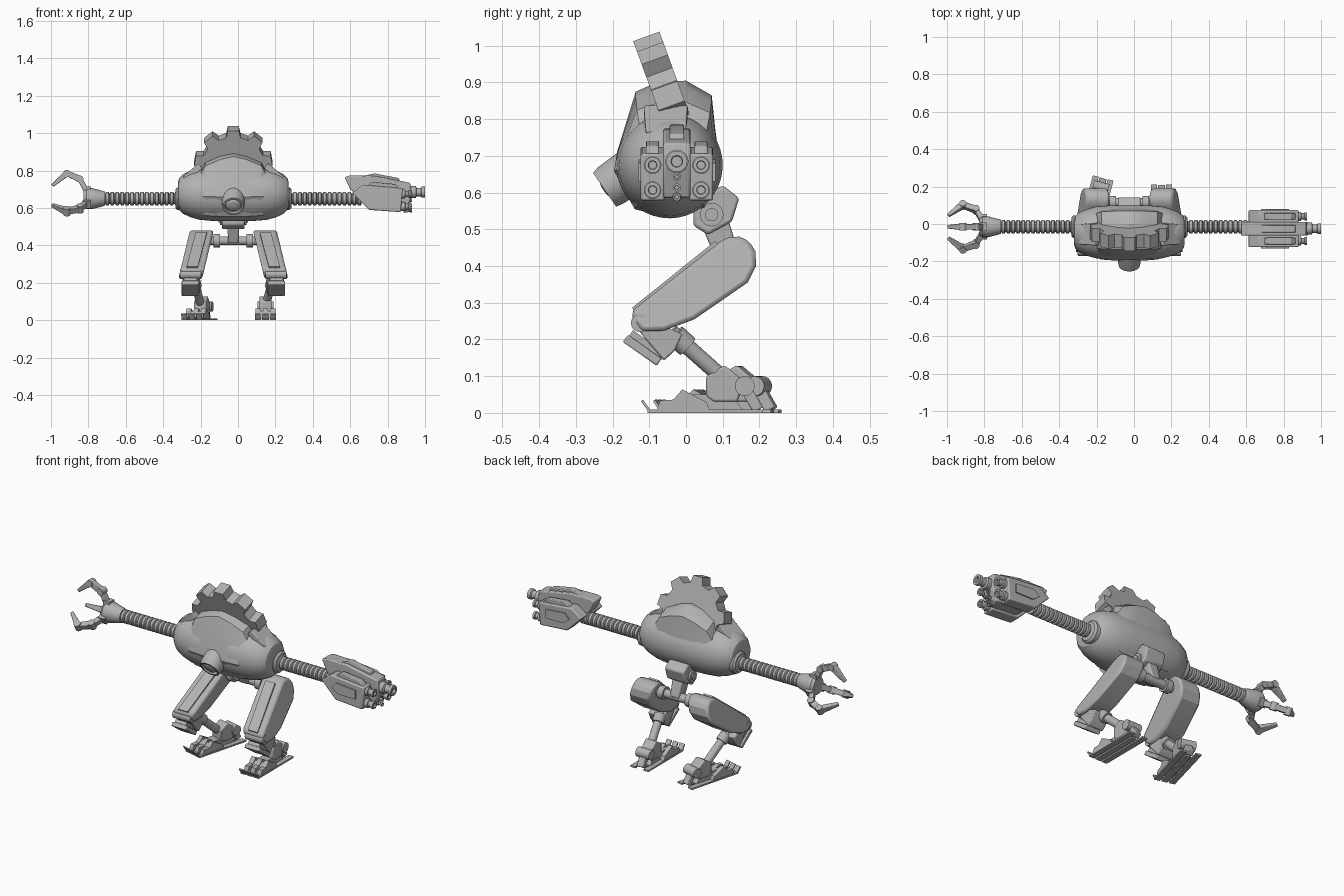
import bpy, bmesh, math
from mathutils import Vector, Matrix

if "Cube" in bpy.data.objects:
    bpy.data.objects.remove(bpy.data.objects["Cube"], do_unlink=True)

grey = bpy.data.materials.new("plain grey")
grey.use_nodes = True
GREY = (0.45, 0.45, 0.45, 1)
grey.diffuse_color = GREY
grey.node_tree.nodes["Principled BSDF"].inputs["Base Color"].default_value = GREY

parts = []
C = -0.025                      # body centre line in x
ARM = Vector((0, -0.015, 0.65))  # arm axis


def finish(name, bm, bevel=0):
    bmesh.ops.recalc_face_normals(bm, faces=bm.faces)
    me = bpy.data.meshes.new(name)
    bm.to_mesh(me)
    bm.free()
    me.materials.append(grey)
    ob = bpy.data.objects.new(name, me)
    bpy.context.collection.objects.link(ob)
    if bevel:
        m = ob.modifiers.new("bevel", "BEVEL")
        m.width, m.segments, m.limit_method = bevel, 2, "ANGLE"
    parts.append(ob)
    return ob


def loft(name, rings, bevel=0):
    """Skin a list of equal-sized vertex rings and cap both ends."""
    bm = bmesh.new()
    vs = [[bm.verts.new(p) for p in ring] for ring in rings]
    n = len(vs[0])
    for a, b in zip(vs, vs[1:]):
        for i in range(n):
            j = (i + 1) % n
            bm.faces.new((a[i], a[j], b[j], b[i]))
    bm.faces.new(vs[0])
    bm.faces.new(vs[-1])
    return finish(name, bm, bevel)


def lathe(name, origin, direction, profile, seg=24):
    """Turn (distance, radius) pairs about an axis."""
    q = Vector(direction).to_track_quat("Z", "Y")
    angles = [2 * math.pi * i / seg for i in range(seg)]
    return loft(name, [[Vector(origin) + q @ Vector((r * math.cos(a), r * math.sin(a), t))
                        for a in angles] for t, r in profile])


def rod(name, a, b, r0, r1=None, seg=20):
    d = Vector(b) - Vector(a)
    return lathe(name, a, d, [(0, r0), (d.length, r0 if r1 is None else r1)], seg)


def link(name, a, b, wide, thick, side=(1, 0, 0), taper=1, bevel=0):
    """Box bar from a to b; its width lies along side."""
    a, b = Vector(a), Vector(b)
    w = Vector(side)
    t = (b - a).cross(w).normalized()
    corners = [(-1, -1), (1, -1), (1, 1), (-1, 1)]
    return loft(name, [[p + (w * wide * i + t * thick * j) * k / 2 for i, j in corners]
                       for p, k in ((a, 1), (b, taper))], bevel)


def prism_x(name, pts, x0, x1, shear=0, top=0, bevel=0):
    """Side profile of (y, z) points extruded along x."""
    return loft(name, [[(x + shear * (top - z), y, z) for y, z in pts] for x in (x0, x1)], bevel)


def prism_y(name, pts, y0, y1, bevel=0):
    return loft(name, [[(x, y, z) for x, z in pts] for y in (y0, y1)], bevel)


# Hull: a rounded barrel lying across the body
half = [(0.295, 0.065), (0.29, 0.085), (0.27, 0.105), (0.23, 0.124), (0.18, 0.138), (0.1, 0.145)]
lathe("hull", (C, -0.045, 0.675), (1, 0, 0),
      [(-t, r) for t, r in half] + [(t, r) for t, r in reversed(half)], 40)

# Cowl: peaked front panel and rear canopy
cowl = [(-0.196, 0.66), (-0.188, 0.71), (-0.137, 0.875), (-0.08, 0.9), (0, 0.905), (0.07, 0.865),
        (0.08, 0.77), (0.095, 0.66), (0.05, 0.56), (-0.04, 0.53), (-0.14, 0.555)]
rings = []
for x, k, ky in ((-0.19, 0.4, 0.85), (-0.15, 0.75, 0.96), (-0.07, 0.92, 1), (0, 1, 1),
                 (0.07, 0.92, 1), (0.15, 0.75, 0.96), (0.19, 0.4, 0.85)):
    rings.append([(C + x, -0.045 + (y + 0.045) * ky,
                   0.675 + (z - 0.675) * (k if z > 0.7 else ky)) for y, z in cowl])
loft("cowl", rings)

# Crest: toothed wheel leaning forward
outline = []
for i in range(9):
    mid = math.radians(90 + 40 * i)
    for da, r in ((-13, 0.172), (-8, 0.21), (8, 0.21), (13, 0.172)):
        a = mid + math.radians(da)
        outline.append((r * math.cos(a), r * math.sin(a)))
lean = Matrix.Translation((C, -0.037, 0.83)) @ Matrix.Rotation(math.radians(20), 4, "X")
loft("crest_gear", [[lean @ Vector((u, y, v)) for u, v in outline] for y in (-0.038, 0.038)])

# Shoulder plates and arm sockets
for s in (1, -1):
    link("shoulder_plate", (C + s * 0.175, -0.055, 0.825), (C + s * 0.262, -0.055, 0.755),
         0.12, 0.035, (0, 1, 0), 0.9, 0.004)
    lathe("arm_socket", (C + s * 0.27, ARM.y, ARM.z), (s, 0, 0),
          [(0, 0.06), (0.03, 0.06), (0.04, 0.05), (0.04, 0.03)])

# Eye: stubby tube aimed forward and down
aim = Vector((0, -0.825, -0.565))
eye = Vector((C, -0.222, 0.608))
lathe("eye_tube", eye - aim * 0.11, aim,
      [(0, 0.064), (0.09, 0.06), (0.11, 0.056), (0.11, 0.045), (0.095, 0.043)], 32)
lathe("eye_lens", eye - aim * 0.04, aim, [(0, 0.043), (0.025, 0.042), (0.038, 0.03), (0.043, 0.012)], 32)


# Arms: ribbed hoses
def hose(name, x0, x1, step=0.0265):
    prof, t, length = [], 0, abs(x1 - x0)
    while t < length:
        prof += [(t, 0.028), (t + 0.004, 0.036), (t + step - 0.008, 0.036), (t + step - 0.004, 0.028)]
        t += step
    lathe(name, (x0, ARM.y, ARM.z), (x1 - x0, 0, 0), prof)


hose("gun_arm", 0.24, 0.64)
hose("claw_arm", -0.29, -0.73)

# Claw: flared wrist and three jointed fingers
lathe("wrist", (-0.71, ARM.y, ARM.z), (-1, 0, 0),
      [(0, 0.037), (0.015, 0.042), (0.07, 0.056), (0.1, 0.056), (0.115, 0.045), (0.115, 0.02)])
knots = [(-0.805, 0.03), (-0.845, 0.105), (-0.915, 0.135), (-0.993, 0.07)]
for k in range(3):
    a = math.radians(90 + 120 * k)
    out = Vector((0, math.cos(a), math.sin(a)))
    side = Vector((0, -math.sin(a), math.cos(a)))
    p = [Vector((x, ARM.y, ARM.z)) + out * r for x, r in knots]
    for i, (w, t, tp) in enumerate(((0.034, 0.03, 0.85), (0.032, 0.034, 0.9), (0.036, 0.034, 0.5))):
        link("finger_segment", p[i], p[i + 1], w, t, side, tp, 0.003)
    for q in p[1:3]:
        rod("finger_knuckle", q - side * 0.021, q + side * 0.021, 0.019, seg=14)
    link("finger_root", p[0] - out * 0.01, p[0] + out * 0.035, 0.045, 0.04, side)

# Gun: central housing, two side pods and barrels
gy = -0.025
prism_y("gun_housing", [(0.57, 0.765), (0.6, 0.775), (0.73, 0.772), (0.92, 0.735), (0.93, 0.67),
                        (0.9, 0.585), (0.72, 0.6), (0.6, 0.7)], gy - 0.037, gy + 0.037, 0.006)
prism_y("gun_top_fin", [(0.62, 0.76), (0.73, 0.785), (0.86, 0.76), (0.87, 0.73), (0.63, 0.73)],
        gy - 0.02, gy + 0.02, 0.004)


def barrel(name, x, y, z, r, length):
    lathe(name, (x, y, z), (1, 0, 0),
          [(0, r), (length * 0.45, r), (length * 0.5, r * 0.7), (length * 0.75, r * 0.7),
           (length * 0.8, r * 0.9), (length, r * 0.9), (length, r * 0.5), (length * 0.85, r * 0.45)], 16)


for s in (1, -1):
    y = gy + s * 0.066
    prism_y("gun_pod", [(0.61, 0.68), (0.67, 0.725), (0.88, 0.705), (0.87, 0.578), (0.7, 0.59)],
            y - 0.033, y + 0.033, 0.006)
    prism_y("gun_pod_ridge", [(0.68, 0.71), (0.72, 0.74), (0.84, 0.728), (0.87, 0.7)], y - 0.018, y + 0.018, 0.004)
    prism_y("gun_pod_panel", [(0.68, 0.66), (0.71, 0.69), (0.83, 0.68), (0.83, 0.63), (0.72, 0.63)],
            y + s * 0.03, y + s * 0.039)
    for z in (0.675, 0.607):
        barrel("pod_barrel", 0.865, y, z, 0.024, 0.06)
barrel("main_barrel", 0.91, gy, 0.685, 0.032, 0.09)
for z in (0.643, 0.614, 0.588):
    barrel("small_barrel", 0.885, gy, z, 0.012, 0.045)

# Pelvis: neck block, swivel, drop link and hip axle
prism_x("waist_block", [(0.02, 0.57), (0.1, 0.62), (0.145, 0.585), (0.125, 0.52), (0.06, 0.485), (0.02, 0.51)],
        C - 0.06, C + 0.06, bevel=0.008)
rod("waist_swivel", (C - 0.07, 0.07, 0.54), (C + 0.07, 0.07, 0.54), 0.032)
rod("waist_pin", (C - 0.078, 0.07, 0.54), (C + 0.078, 0.07, 0.54), 0.018)
link("pelvis_link", (C, 0.075, 0.53), (C, 0.115, 0.42), 0.065, 0.075, taper=0.85, bevel=0.008)
rod("hip_axle", (C - 0.15, 0.115, 0.425), (C + 0.15, 0.115, 0.425), 0.024)
for s in (1, -1):
    rod("hip_collar", (C + s * 0.07, 0.115, 0.425), (C + s * 0.105, 0.115, 0.425), 0.036)

# Legs
thigh = [(0.095, 0.468), (0.118, 0.479), (0.145, 0.48), (0.172, 0.468), (0.189, 0.44), (0.191, 0.4),
         (0.168, 0.355), (0.023, 0.255), (-0.06, 0.224), (-0.12, 0.222), (-0.147, 0.255), (-0.145, 0.28)]
for s in (1, -1):
    def at(x, y, z):
        return Vector((C + s * x, y, z))

    prism_x("thigh", thigh, C + s * 0.105, C + s * 0.232, s * 0.24, 0.48, 0.012)
    link("thigh_rail", at(0.22, -0.142, 0.28), at(0.172, 0.085, 0.462), 0.06, 0.016)
    # knee bracket, guard and axle
    prism_x("knee_bracket", [(-0.13, 0.225), (-0.105, 0.255), (-0.01, 0.215), (-0.03, 0.17), (-0.06, 0.142)],
            C + s * 0.178, C + s * 0.272, bevel=0.005)
    link("knee_guard", at(0.23, -0.165, 0.203), at(0.23, -0.073, 0.138), 0.092, 0.024, bevel=0.004)
    link("knee_pad", at(0.23, -0.15, 0.217), at(0.23, -0.06, 0.153), 0.07, 0.02)
    rod("knee_axle", at(0.172, -0.125, 0.245), at(0.285, -0.125, 0.245), 0.025)
    # shin
    rod("shin", at(0.21, -0.04, 0.22), at(0.178, 0.1, 0.095), 0.022)
    rod("shin_sleeve", at(0.208, -0.03, 0.212), at(0.2, 0.004, 0.181), 0.031)

    # foot, built around its own origin and then turned
    start = len(parts)
    prism_x("ankle_block", [(-0.03, 0.045), (-0.03, 0.1), (0.02, 0.13), (0.075, 0.085), (0.055, 0.03), (-0.01, 0.03)],
            -0.033, 0.033, bevel=0.006)
    rod("ankle_axle", (-0.042, 0.075, 0.073), (0.042, 0.075, 0.073), 0.027)
    link("heel_strut", (0, 0.075, 0.07), (0, 0.112, 0.008), 0.04, 0.03, bevel=0.004)
    prism_x("instep", [(-0.15, 0.008), (-0.1, 0.05), (-0.03, 0.05), (0.05, 0.035), (0.07, 0.008)], -0.03, 0.03)
    for k in (-1, 0, 1):
        x = k * 0.041
        back = 0.125 if k else 0.09
        prism_x("sole_plank", [(-0.19, 0), (-0.19, 0.009), (back, 0.009), (back, 0)], x - 0.016, x + 0.016)
        link("toe_tip", (x, -0.185, 0.006), (x, -0.205, 0.034), 0.03, 0.007)
        prism_x("toe_wedge", [(-0.165, 0.008), (-0.155, 0.034), (-0.12, 0.036), (-0.095, 0.064), (-0.03, 0.03), (-0.02, 0.008)],
                x - 0.013, x + 0.013)
    for ob in parts[start:]:
        ob.location = at(0.172, 0.085 if s > 0 else 0.125, 0)
        ob.rotation_euler.z = 0 if s > 0 else math.radians(-15)

# Smooth the round parts and keep hard edges
for ob in bpy.context.selected_objects:
    ob.select_set(False)
for ob in parts:
    ob.select_set(True)
bpy.context.view_layer.objects.active = parts[0]
bpy.ops.object.shade_smooth_by_angle(angle=math.radians(28))
